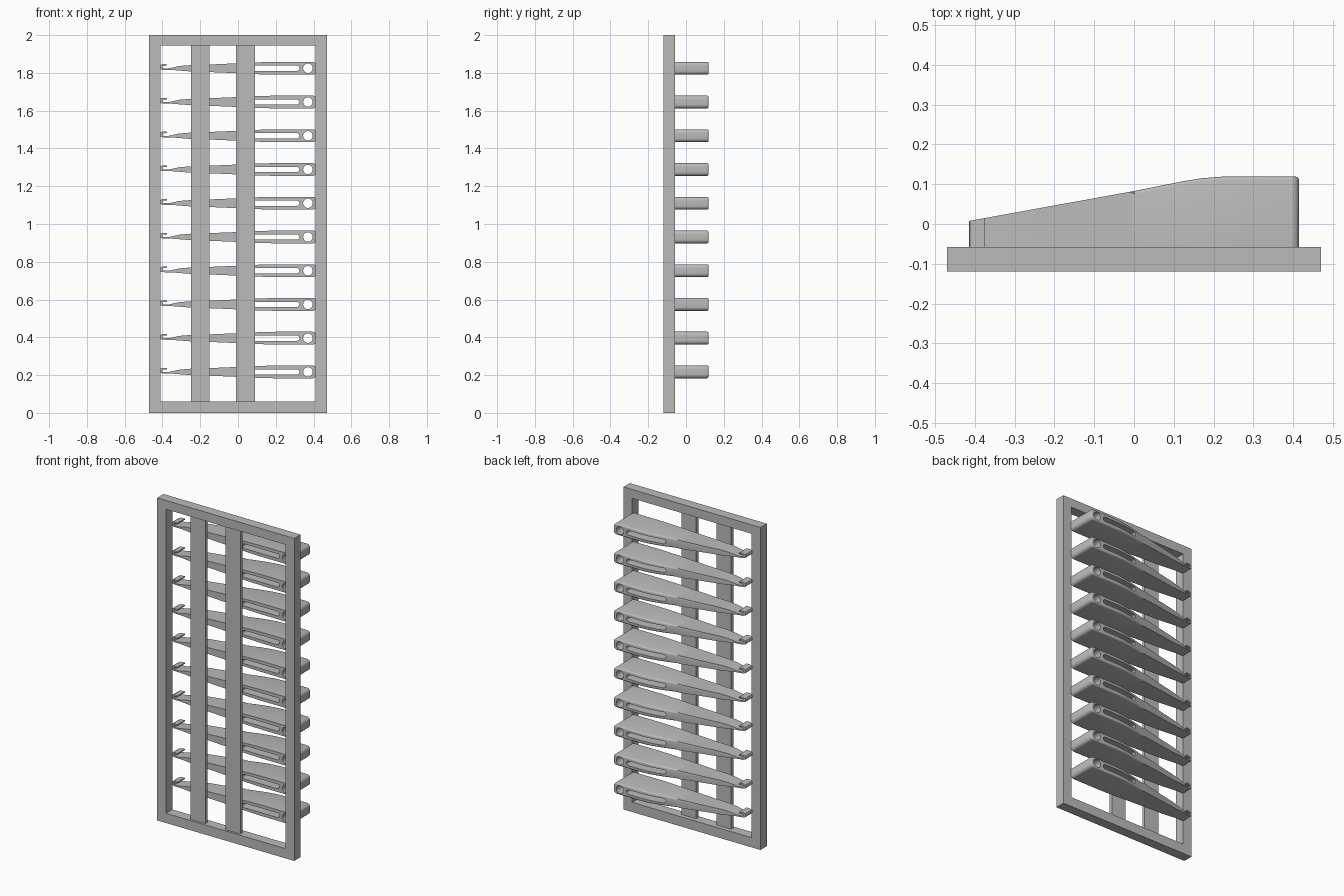
import bpy, bmesh, math
from mathutils import Vector

default = bpy.data.objects.get("Cube")
if default:
    bpy.data.objects.remove(default, do_unlink=True)

grey = bpy.data.materials.new("plain grey")
grey.use_nodes = True
colour = (0.5, 0.5, 0.5, 1)
grey.diffuse_color = colour
grey.node_tree.nodes["Principled BSDF"].inputs["Base Color"].default_value = colour


def link(name, mesh):
    ob = bpy.data.objects.new(name, mesh)
    bpy.context.collection.objects.link(ob)
    return ob


def prism(name, outline, place, low, high):
    """Extrude a closed outline; place(a, b, depth) maps it into space."""
    bm = bmesh.new()
    rings = [[bm.verts.new(place(a, b, d)) for a, b in outline] for d in (low, high)]
    bm.faces.new(rings[0])
    bm.faces.new(rings[1])
    count = len(outline)
    for i in range(count):
        j = (i + 1) % count
        bm.faces.new((rings[0][i], rings[0][j], rings[1][j], rings[1][i]))
    bmesh.ops.recalc_face_normals(bm, faces=bm.faces)
    mesh = bpy.data.meshes.new(name)
    bm.to_mesh(mesh)
    bm.free()
    mesh.materials.append(grey)
    return link(name, mesh)


def along_y(a, b, d):
    return Vector((a, d, b))


def along_z(a, b, d):
    return Vector((a, b, d))


def arc(x, z, radius, start, end, steps):
    angles = [math.radians(start + (end - start) * i / steps) for i in range(steps + 1)]
    return [(x + radius * math.cos(t), z + radius * math.sin(t)) for t in angles]


def boolean(ob, cutter, operation):
    mod = ob.modifiers.new("cut", "BOOLEAN")
    mod.operation = operation
    mod.solver = "EXACT"
    mod.object = cutter
    graph = bpy.context.evaluated_depsgraph_get()
    mesh = bpy.data.meshes.new_from_object(ob.evaluated_get(graph))
    ob.modifiers.clear()
    ob.data = mesh
    bpy.data.objects.remove(cutter, do_unlink=True)


def box_outline(left, right, bottom, top):
    return [(left, bottom), (right, bottom), (right, top), (left, top)]


# Rectangular frame with one large opening
FRONT, BACK = -0.12, -0.058
frame = prism("frame", box_outline(-0.47, 0.47, 0, 2), along_y, FRONT, BACK)
opening = prism("opening", box_outline(-0.41, 0.41, 0.06, 1.945), along_y, -1, 1)
boolean(frame, opening, "DIFFERENCE")

# Two thin upright bars inside the frame
for name, left, right in (("outer_bar", -0.25, -0.15), ("middle_bar", -0.01, 0.09)):
    prism(name, box_outline(left, right, 0.06, 1.945), along_y, -0.106, -0.085)

# Blade outline: body symmetric about its axis, hook at the narrow end
body = [(0.2, 0.034), (0.09, 0.031), (-0.01, 0.026), (-0.15, 0.02), (-0.25, 0.017)]
hook = [(-0.31, 0.012), (-0.365, 0), (-0.395, 0), (-0.4, 0.004), (-0.4, 0.01),
        (-0.395, 0.013), (-0.375, 0.014), (-0.375, 0.021), (-0.4, 0.022),
        (-0.412, 0.016), (-0.415, 0.008), (-0.412, -0.004), (-0.4, -0.008),
        (-0.35, -0.009)]
outline = (arc(0.395, 0.014, 0.02, 0, 90, 6) + body + hook
           + [(x, -z) for x, z in reversed(body)]
           + arc(0.395, -0.014, 0.02, -90, 0, 6))
blade = prism("blade_01", outline, along_y, BACK, 0.2)

# Sloping back of the blade
slope = [(-0.43, -0.2), (-0.43, 0.005), (0, 0.083), (0.06, 0.095), (0.12, 0.107),
         (0.17, 0.115), (0.22, 0.119), (0.43, 0.119), (0.43, -0.2)]
boolean(blade, prism("slope", slope, along_z, -0.1, 0.1), "INTERSECT")

# Round the rim of the wide half of the back
bm = bmesh.new()
bm.from_mesh(blade.data)
bm.normal_update()
rim = []
for edge in bm.edges:
    if len(edge.link_faces) == 2 and min(v.co.y for v in edge.verts) > 0.082:
        lean = sorted(f.normal.y for f in edge.link_faces)
        if lean[0] < 0.3 and lean[1] > 0.9:
            rim.append(edge)
bmesh.ops.bevel(bm, geom=rim, offset=0.008, offset_type="OFFSET", segments=3,
                profile=0.5, affect="EDGES", clamp_overlap=False)
bm.to_mesh(blade.data)
bm.free()

# Long slot and round eye through the wide half
slot = arc(0.311, 0, 0.014, -90, 90, 8) + arc(0.084, 0, 0.014, 90, 270, 8)
eye = arc(0.37, 0, 0.025, 0, 345, 23)
for name, shape in (("slot", slot), ("eye", eye)):
    boolean(blade, prism(name, shape, along_y, -0.3, 0.3), "DIFFERENCE")

bpy.ops.object.select_all(action="DESELECT")
blade.select_set(True)
bpy.context.view_layer.objects.active = blade
bpy.ops.object.shade_smooth_by_angle(angle=math.radians(32))

# Ten blades stacked up the frame
blade.location.z = 0.217
for i in range(1, 10):
    copy = link(f"blade_{i + 1:02d}", blade.data)
    copy.location.z = 0.217 + i * 0.1786
